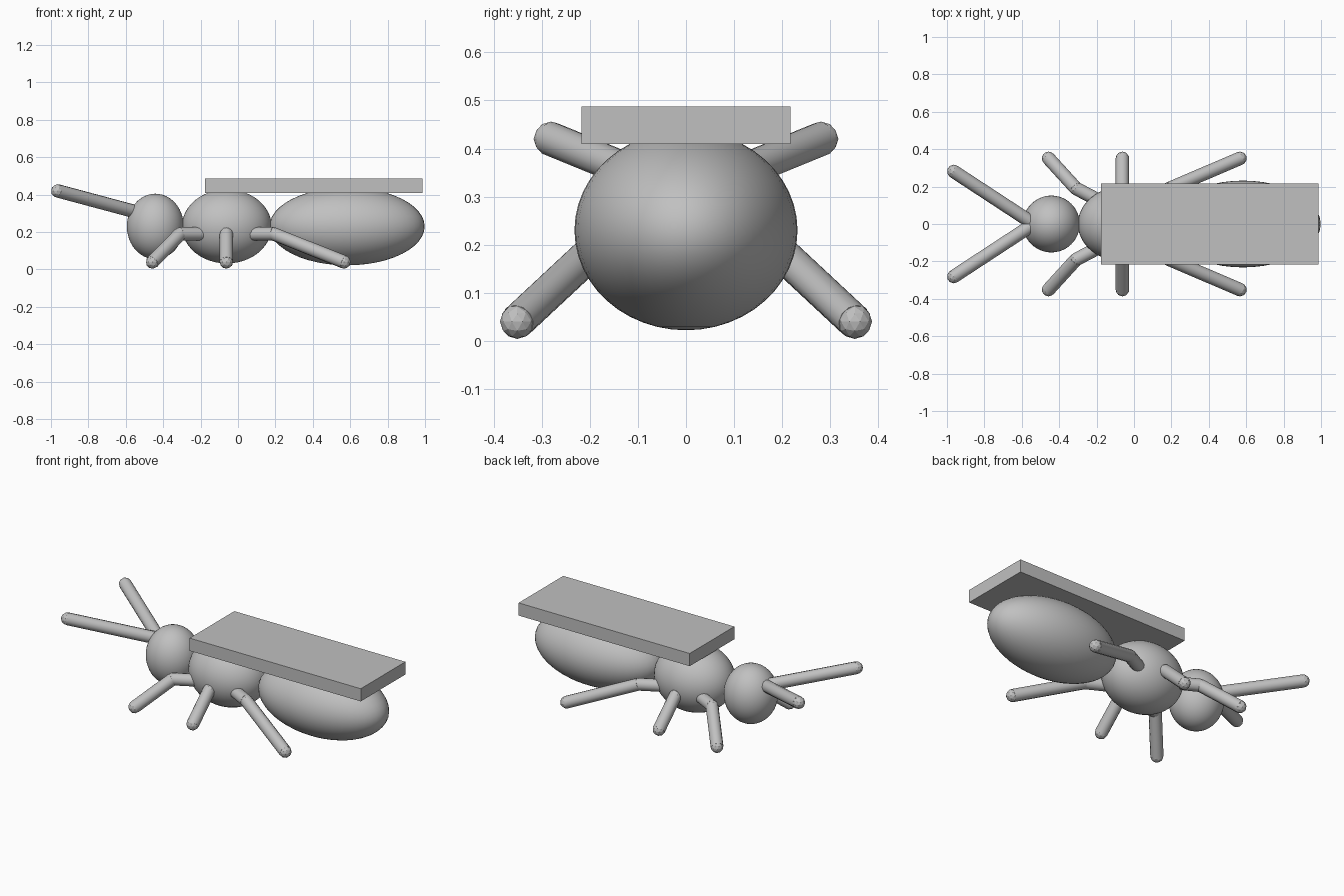
import bpy
import math
from mathutils import Vector

cube = bpy.data.objects.get("Cube")
if cube:
    bpy.data.objects.remove(cube, do_unlink=True)

grey = bpy.data.materials.new("plain grey")
grey.use_nodes = True
grey.diffuse_color = (0.53, 0.53, 0.53, 1)
grey.node_tree.nodes["Principled BSDF"].inputs["Base Color"].default_value = grey.diffuse_color

LIMB_RADIUS = 0.036
BODY_HEIGHT = 0.23


def finish(name, smooth_angle=None):
    obj = bpy.context.object
    obj.name = name
    obj.data.materials.append(grey)
    if smooth_angle:
        bpy.ops.object.shade_smooth_by_angle(angle=math.radians(smooth_angle))
    return obj


def ellipsoid(name, x, radii):
    bpy.ops.mesh.primitive_uv_sphere_add(segments=48, ring_count=24, location=(x, 0, BODY_HEIGHT))
    bpy.context.object.scale = radii
    bpy.ops.object.transform_apply(location=False, rotation=False)
    finish(name, 40)


def limb(name, points):
    """Chain of round rods with a faceted ball at every joint and tip."""
    points = [Vector(p) for p in points]
    for i, (a, b) in enumerate(zip(points, points[1:]), 1):
        rod = b - a
        bpy.ops.mesh.primitive_cylinder_add(
            vertices=12, radius=LIMB_RADIUS, depth=rod.length, location=(a + b) / 2,
            rotation=rod.to_track_quat('Z', 'Y').to_euler())
        finish(f"{name}_segment_{i}", 35)
        bpy.ops.mesh.primitive_ico_sphere_add(subdivisions=2, radius=LIMB_RADIUS, location=b)
        finish(f"{name}_ball_{i}")


# Three body sections
ellipsoid("head", -0.442, (0.152, 0.152, 0.175))
ellipsoid("thorax", -0.06, (0.24, 0.2, 0.198))
ellipsoid("abdomen", 0.583, (0.415, 0.232, 0.208))

# Flat slab over the back
bpy.ops.mesh.primitive_cube_add(size=1, location=(0.405, 0, 0.448))
bpy.context.object.scale = (1.164, 0.434, 0.078)
bpy.ops.object.transform_apply(location=False, rotation=False)
finish("back_slab")

# Legs and antennae, mirrored across the body
legs = {
    "head_end_leg": (-0.12, -0.31, -0.457),
    "middle_leg": (-0.062, -0.062, -0.062),
    "tail_end_leg": (0.0, 0.19, 0.567),
}
for side, s in (("front", -1), ("back", 1)):
    for name, (hip, knee, foot) in legs.items():
        limb(f"{side}_{name}", [(hip, s * 0.09, 0.19), (knee, s * 0.19, 0.19), (foot, s * 0.351, 0.04)])
    limb(f"{side}_antenna", [(-0.535, 0, 0.305), (-0.964, s * 0.281, 0.42)])
